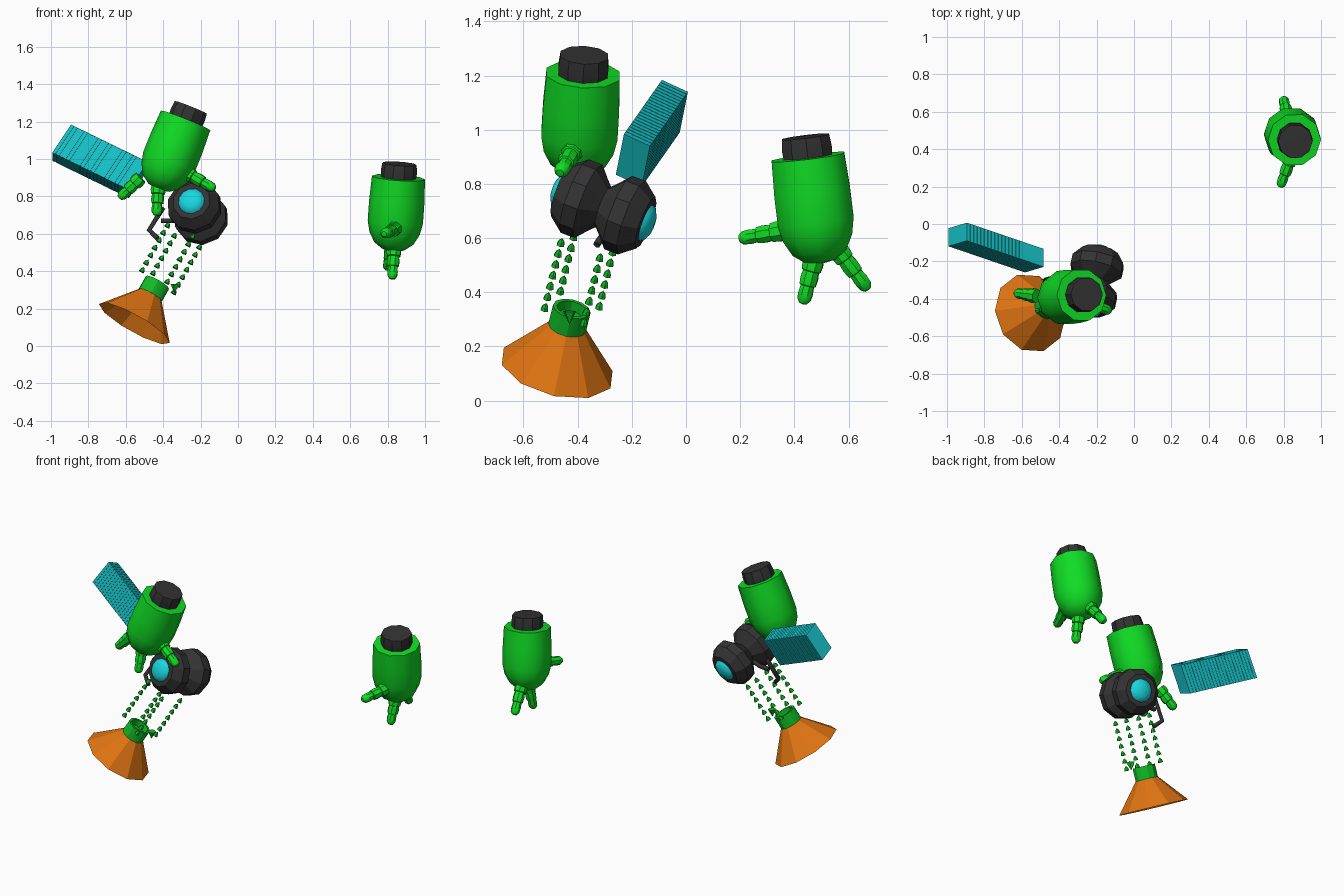
import bpy, bmesh, math
from mathutils import Vector, Matrix

if "Cube" in bpy.data.objects:
    bpy.data.objects.remove(bpy.data.objects["Cube"])


def material(name, rgb):
    m = bpy.data.materials.new(name)
    m.diffuse_color = (*rgb, 1)
    m.use_nodes = True
    m.node_tree.nodes["Principled BSDF"].inputs["Base Color"].default_value = m.diffuse_color
    return m


GREEN = material("bright green", (0.005, 0.72, 0.018))
LEAF = material("leaf green", (0.005, 0.5, 0.02))
BLACK = material("charcoal", (0.033, 0.033, 0.034))
ORANGE = material("orange", (0.74, 0.175, 0.006))
CYAN = material("cyan", (0.009, 0.68, 0.74))
TEAL = material("panel cyan", (0.008, 0.52, 0.55))


def finish(name, bm, mats, smooth=None):
    bmesh.ops.recalc_face_normals(bm, faces=bm.faces)
    me = bpy.data.meshes.new(name)
    bm.to_mesh(me)
    bm.free()
    ob = bpy.data.objects.new(name, me)
    bpy.context.collection.objects.link(ob)
    for m in mats:
        me.materials.append(m)
    if smooth:
        bpy.ops.object.select_all(action='DESELECT')
        ob.select_set(True)
        bpy.context.view_layer.objects.active = ob
        bpy.ops.object.shade_smooth_by_angle(angle=math.radians(smooth))
    return ob


def add_lathe(bm, profile, origin, axis, sides):
    """Revolve (radius, distance along axis) points around an axis."""
    rot = Vector((0, 0, 1)).rotation_difference(Vector(axis).normalized()).to_matrix()
    rings = []
    for r, t in profile:
        n = sides if r > 0 else 1
        rings.append([bm.verts.new(Vector(origin) + rot @ Vector(
            (r * math.cos(2 * math.pi * i / sides), r * math.sin(2 * math.pi * i / sides), t)))
            for i in range(n)])
    for a, b in zip(rings, rings[1:]):
        for i in range(sides):
            j = (i + 1) % sides
            quad = [a[i % len(a)], a[j % len(a)], b[j % len(b)], b[i % len(b)]]
            bm.faces.new(list(dict.fromkeys(quad)))


def lathe(name, profile, origin, axis, sides, mat, smooth=None):
    bm = bmesh.new()
    add_lathe(bm, profile, origin, axis, sides)
    return finish(name, bm, [mat], smooth)


# --- Floating hands: palm, wrist and three jointed fingers each
PALM = [(0, 0), (0.142, 0), (0.148, -0.13), (0.148, -0.24), (0.135, -0.30),
        (0.105, -0.355), (0.06, -0.388), (0, -0.4)]
WRIST = [(0, -0.01), (0.094, -0.01), (0.097, 0.03), (0.092, 0.075), (0, 0.078)]


def hand(side, rim, up, fingers):
    lathe(side + "_palm", PALM, rim, up, 10, GREEN, 40)
    lathe(side + "_wrist", WRIST, rim, up, 10, BLACK, 30)
    for i, (base, tip) in enumerate(fingers):
        d = Vector(tip) - Vector(base)
        n = d.length / 3
        prof = [(0, 0)]
        for k, r in enumerate((0.041, 0.035, 0.029)):
            prof += [(r * 0.9, k * n), (r, (k + 0.5) * n), (r * 0.92, (k + 0.95) * n)]
        prof += [(0.015, 3 * n + 0.012), (0, 3 * n + 0.015)]
        lathe(f"{side}_finger_{i + 1}", prof, base, d, 8, GREEN, 40)


hand("left_hand", (0.858, 0.45, 0.90), (0.07, -0.12, 0.99), [
    ((0.845, 0.37, 0.63), (0.785, 0.21, 0.60)),
    ((0.835, 0.475, 0.53), (0.825, 0.435, 0.37)),
    ((0.825, 0.55, 0.57), (0.80, 0.665, 0.42))])
hand("right_hand", (-0.28, -0.38, 1.206), (0.37, 0.055, 0.925), [
    ((-0.29, -0.41, 0.935), (-0.135, -0.462, 0.845)),
    ((-0.425, -0.40, 0.86), (-0.435, -0.43, 0.71)),
    ((-0.52, -0.385, 0.90), (-0.625, -0.37, 0.80))])

# --- Skirt cone and hollow collar
NECK = Vector((-0.45, -0.43, 0.305))
SPINE = Vector((0.48, 0.21, 0.85)).normalized()
lathe("skirt_cone", [(0.066, -0.035), (0.216, -0.217)], NECK, SPINE, 10, ORANGE)
lathe("collar", [(0.06, -0.04), (0.071, -0.04), (0.071, 0.04), (0.056, 0.04),
                 (0.056, 0), (0, 0)], NECK, SPINE, 12, LEAF, 30)

# --- Four chains of small cones rising round the spine
e1 = Vector((1, 0, 0))
e1 = (e1 - SPINE * e1.dot(SPINE)).normalized()
e2 = SPINE.cross(e1)
bm = bmesh.new()
for col in range(4):
    a = math.radians(30 + 90 * col)
    for row in range(7):
        p = NECK + SPINE * (0.05 + 0.047 * row) + (e1 * math.cos(a) + e2 * math.sin(a)) * 0.112
        add_lathe(bm, [(0, -0.014), (0.016, -0.012), (0.012, 0.004), (0, 0.018)], p, SPINE, 6)
finish("body_chains", bm, [LEAF])
lathe("chain_end", [(0, 0), (0.026, 0), (0, 0.05)], (-0.335, -0.43, 0.33), (-0.1, 0, -1), 5, LEAF)

# --- Double-ended head with a lens at each end
MID = Vector((-0.215, -0.305, 0.715))
LOOK = Vector((0.20, 0.916, -0.346)).normalized()
half = [(0.10, 0.02), (0.145, 0.06), (0.145, 0.115), (0.102, 0.17), (0.078, 0.172), (0, 0.165)]
head = [(r, -t) for r, t in reversed(half)] + [(0.08, 0)] + half
lathe("head", head, MID, LOOK, 10, BLACK)
for name, s in (("front_lens", -1), ("back_lens", 1)):
    lathe(name, [(0.075, 0.165), (0.066, 0.183), (0.04, 0.197), (0, 0.202)],
          MID, LOOK * s, 12, CYAN, 40)

# --- Bent bracket beside the head
cu = bpy.data.curves.new("bracket", 'CURVE')
cu.dimensions = '3D'
cu.bevel_depth = 0.014
cu.bevel_resolution = 1
cu.use_fill_caps = True
for path in ([(-0.25, -0.30, 0.70), (-0.34, -0.295, 0.67), (-0.41, -0.29, 0.67)],
             [(-0.40, -0.28, 0.74), (-0.475, -0.30, 0.62), (-0.43, -0.33, 0.575)]):
    sp = cu.splines.new('POLY')
    sp.points.add(len(path) - 1)
    for pt, co in zip(sp.points, path):
        pt.co = (*co, 1)
ob = bpy.data.objects.new("bracket", cu)
bpy.context.collection.objects.link(ob)
cu.materials.append(BLACK)

# --- Ribbed panel block made of thin slabs on a core
corner = Vector((-0.993, -0.023, 0.99))
L = Vector((0.41, -0.14, -0.20))
U = Vector((0.10, 0.03, 0.15))
V = Vector((0, -0.096, 0.044))
bm = bmesh.new()


def slab(start, end, inset):
    centre = corner + L * (start + end) / 2 + (U + V) / 2
    k = 1 - inset
    m = Matrix((L * (end - start), U * k, V * k)).transposed().to_4x4()
    m.translation = centre
    bmesh.ops.create_cube(bm, size=1, matrix=m)


RIBS = 22
for i in range(RIBS):
    slab(i / RIBS, (i + 0.88) / RIBS if i < RIBS - 1 else 1, 0)
slab(0.005, 0.995, 0.04)
finish("ribbed_panel", bm, [TEAL])
